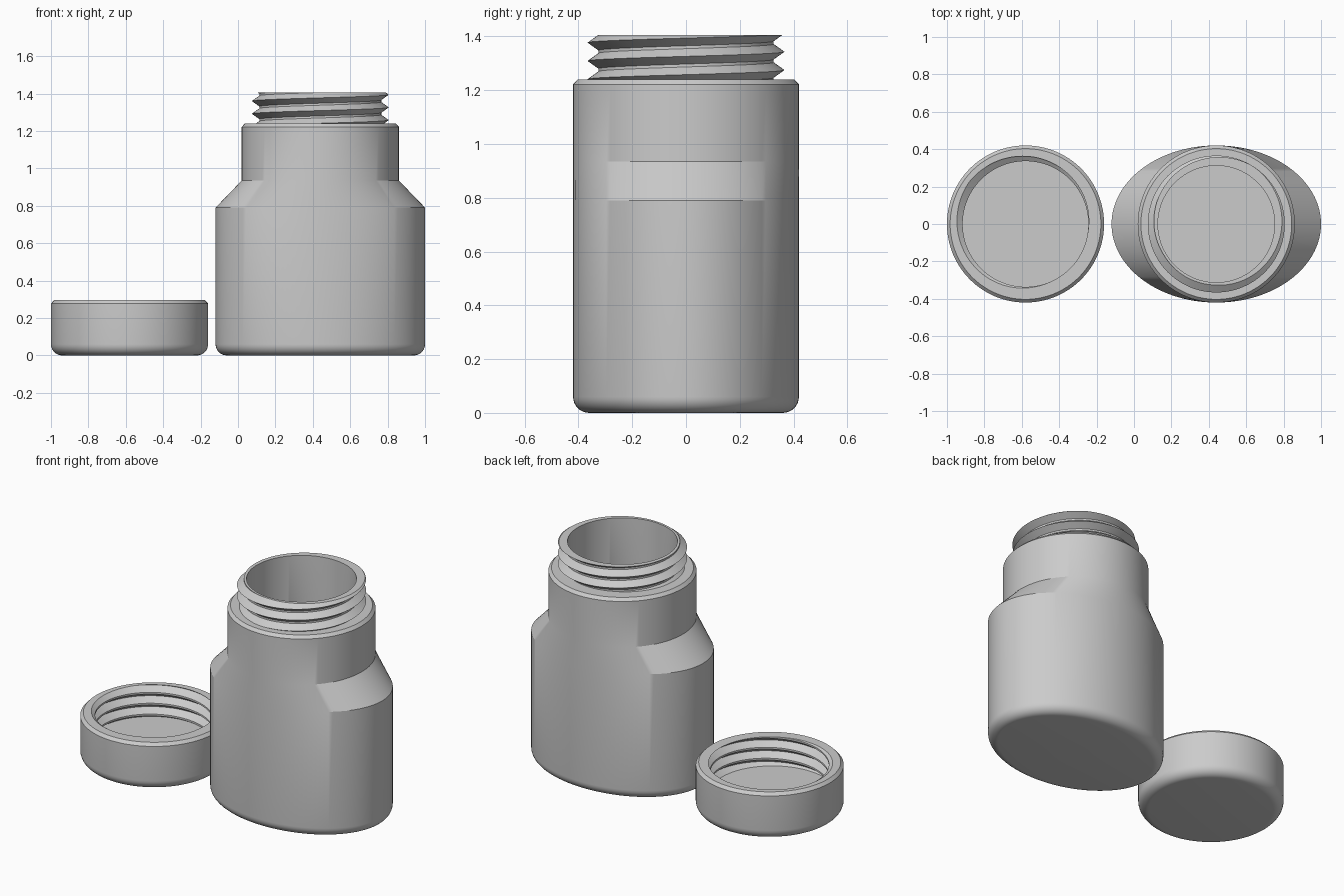
import bpy, bmesh, math

if "Cube" in bpy.data.objects:
    bpy.data.objects.remove(bpy.data.objects["Cube"])

N = 128          # sides of every round part
PITCH = 0.068    # thread rise per turn

grey = bpy.data.materials.new("plain grey")
grey.diffuse_color = (0.6, 0.6, 0.6, 1)
grey.use_nodes = True
grey.node_tree.nodes["Principled BSDF"].inputs["Base Color"].default_value = grey.diffuse_color


def thread(theta, z0, z1, r_root, r_crest, crest_z):
    """Points up a helical V thread at one angle, trimmed to z0..z1."""
    turn = theta / (2 * math.pi)

    def radius(z):
        u = ((z - crest_z) / PITCH - turn) % 1
        return r_crest + (r_root - r_crest) * min(1, min(u, 1 - u) / 0.42)

    zs = [z0]
    for k in range(-6, 7):
        for f in (-0.42, 0, 0.42):
            zs.append(min(z1, max(z0, crest_z + PITCH * (k + f + turn))))
    zs.append(z1)
    return [(radius(z), radius(z), z) for z in zs]


def arc(a, b, r, steps=8):
    """Rounded bottom corner of an elliptical wall."""
    pts = []
    for i in range(steps + 1):
        t = math.pi / 2 * i / steps
        d = r * (1 - math.sin(t))
        pts.append((a - d, b - d, r * (1 - math.cos(t))))
    return pts


def turned(name, cx, column):
    """Sweep a profile of (x radius, y radius, z) around the vertical axis."""
    bm = bmesh.new()
    cols = []
    for i in range(N + 1):
        th = 2 * math.pi * i / N
        c, s = math.cos(th), math.sin(th)
        cols.append([bm.verts.new((cx + a * c, b * s, z)) for a, b, z in column(th)])
    for p, q in zip(cols, cols[1:]):
        for j in range(len(p) - 1):
            bm.faces.new((p[j], q[j], q[j + 1], p[j + 1]))
    bmesh.ops.remove_doubles(bm, verts=bm.verts, dist=1e-5)
    bmesh.ops.dissolve_degenerate(bm, edges=bm.edges, dist=1e-5)
    bmesh.ops.recalc_face_normals(bm, faces=bm.faces)
    me = bpy.data.meshes.new(name)
    bm.to_mesh(me)
    bm.free()
    me.materials.append(grey)
    me.shade_smooth()
    me.set_sharp_from_angle(angle=math.radians(25))
    ob = bpy.data.objects.new(name, me)
    bpy.context.collection.objects.link(ob)


# Bottle: oval body, lofted shoulder, round collar, threaded neck, hollow inside
def bottle_column(th):
    return ([(0, 0, 0)] + arc(0.56, 0.42, 0.06)
            + [(0.56, 0.42, 0.79), (0.42, 0.42, 0.935),
               (0.42, 0.42, 1.222), (0.403, 0.403, 1.24)]
            + thread(th, 1.24, 1.405, 0.326, 0.366, 1.326)
            + [(0.312, 0.312, 1.405), (0.312, 0.312, 0.92),
               (0.45, 0.312, 0.77), (0.45, 0.312, 0.105), (0, 0, 0.105)])


# Cap: lying upside down, thread cut on its inside wall
def cap_column(th):
    inner = thread(th, 0.105, 0.295, 0.336, 0.376, 0.20)
    return ([(0, 0, 0)] + arc(0.42, 0.42, 0.06)
            + [(0.42, 0.42, 0.277), (0.403, 0.403, 0.295)]
            + inner[::-1] + [(0, 0, 0.105)])


turned("bottle", 0.44, bottle_column)
turned("cap", -0.58, cap_column)
